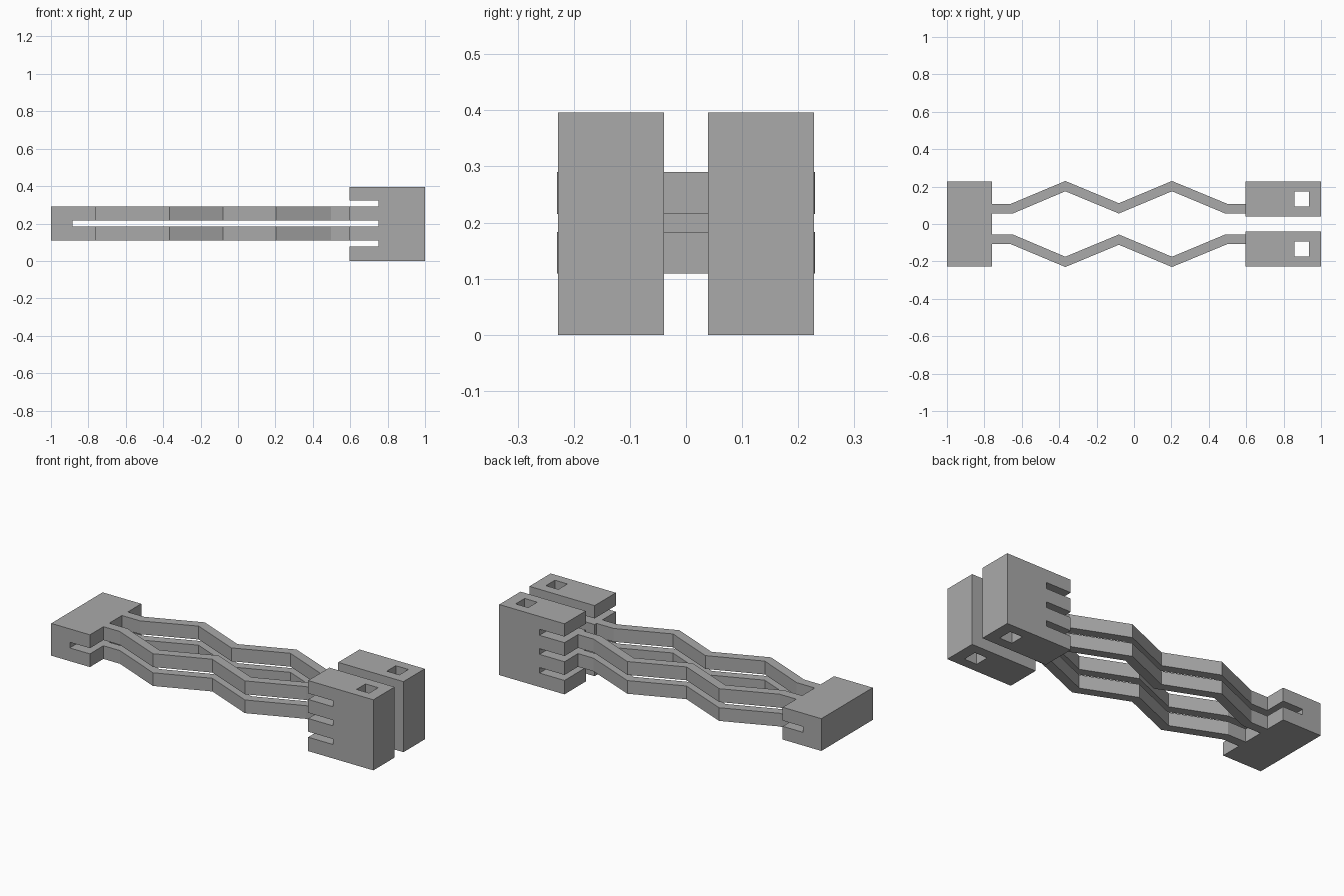
import bpy
import bmesh
from mathutils import Vector

default = bpy.data.objects.get("Cube")
if default:
    bpy.data.objects.remove(default, do_unlink=True)

grey = bpy.data.materials.new("plain grey")
grey.use_nodes = True
grey.diffuse_color = (0.4, 0.4, 0.4, 1)
grey.node_tree.nodes["Principled BSDF"].inputs["Base Color"].default_value = (0.4, 0.4, 0.4, 1)


def prism(name, outline, axis, low, high):
    """Extrude a closed outline: 'y' takes (x, z) points, 'z' takes (x, y) points."""
    bm = bmesh.new()
    verts = [bm.verts.new((a, low, b) if axis == "y" else (a, b, low)) for a, b in outline]
    face = bm.faces.new(verts)
    shift = Vector((0, high - low, 0)) if axis == "y" else Vector((0, 0, high - low))
    top = bmesh.ops.extrude_face_region(bm, geom=[face])["geom"]
    bmesh.ops.translate(bm, vec=shift, verts=[v for v in top if isinstance(v, bmesh.types.BMVert)])
    bmesh.ops.recalc_face_normals(bm, faces=bm.faces)
    mesh = bpy.data.meshes.new(name)
    bm.to_mesh(mesh)
    bm.free()
    mesh.materials.append(grey)
    obj = bpy.data.objects.new(name, mesh)
    bpy.context.collection.objects.link(obj)
    return obj


def cut(obj, cutter):
    """Boolean the cutter out of the part and discard the cutter."""
    mod = obj.modifiers.new("hole", "BOOLEAN")
    mod.operation = "DIFFERENCE"
    mod.solver = "EXACT"
    mod.object = cutter
    bpy.context.view_layer.objects.active = obj
    bpy.ops.object.modifier_apply(modifier=mod.name)
    bpy.data.objects.remove(cutter, do_unlink=True)


HALF_WIDTH = 0.228
HEIGHT = 0.396
BAND_LEVELS = {"lower": (0.109, 0.183), "upper": (0.215, 0.29)}
BASE_FACE, BLOCK_FACE = -0.76, 0.595
slit_low, slit_high = BAND_LEVELS["lower"][1], BAND_LEVELS["upper"][0]
bottom, top = BAND_LEVELS["lower"][0], BAND_LEVELS["upper"][1]

# Base block with a slit open towards the arms
prism("base_block", [
    (-1, bottom), (BASE_FACE, bottom), (BASE_FACE, slit_low), (-0.885, slit_low),
    (-0.885, slit_high), (BASE_FACE, slit_high), (BASE_FACE, top), (-1, top),
], "y", -HALF_WIDTH, HALF_WIDTH)

# Comb profile of the end blocks: three slots between four teeth
comb = [(1, 0), (1, HEIGHT), (BLOCK_FACE, HEIGHT)]
for low, high in ((top, 0.324), (slit_low, slit_high), (0.078, bottom)):
    comb += [(BLOCK_FACE, high), (0.75, high), (0.75, low), (BLOCK_FACE, low)]
comb.append((BLOCK_FACE, 0))

# Zigzag arm outline, inner edge then outer edge
inner = [(BASE_FACE, 0.056), (-0.648, 0.056), (-0.367, 0.175), (-0.081, 0.056),
         (0.203, 0.175), (0.488, 0.056), (BLOCK_FACE, 0.056)]
outer = [(BASE_FACE, 0.108), (-0.658, 0.108), (-0.367, 0.23), (-0.081, 0.111),
         (0.203, 0.23), (0.498, 0.108), (BLOCK_FACE, 0.108)]

for side, s in (("left", 1), ("right", -1)):
    edges = sorted((s * 0.039, s * HALF_WIDTH))
    block = prism(f"{side}_end_block", comb, "y", *edges)
    # Square vertical hole near the far end
    hole = [(0.858, s * 0.094), (0.936, s * 0.094), (0.936, s * 0.174), (0.858, s * 0.174)]
    cut(block, prism("hole_cutter", hole, "z", -0.1, 0.5))
    # Two stacked zigzag bands
    outline = [(x, s * y) for x, y in inner + outer[::-1]]
    for level, (low, high) in BAND_LEVELS.items():
        prism(f"{side}_{level}_zigzag_band", outline, "z", low, high)
